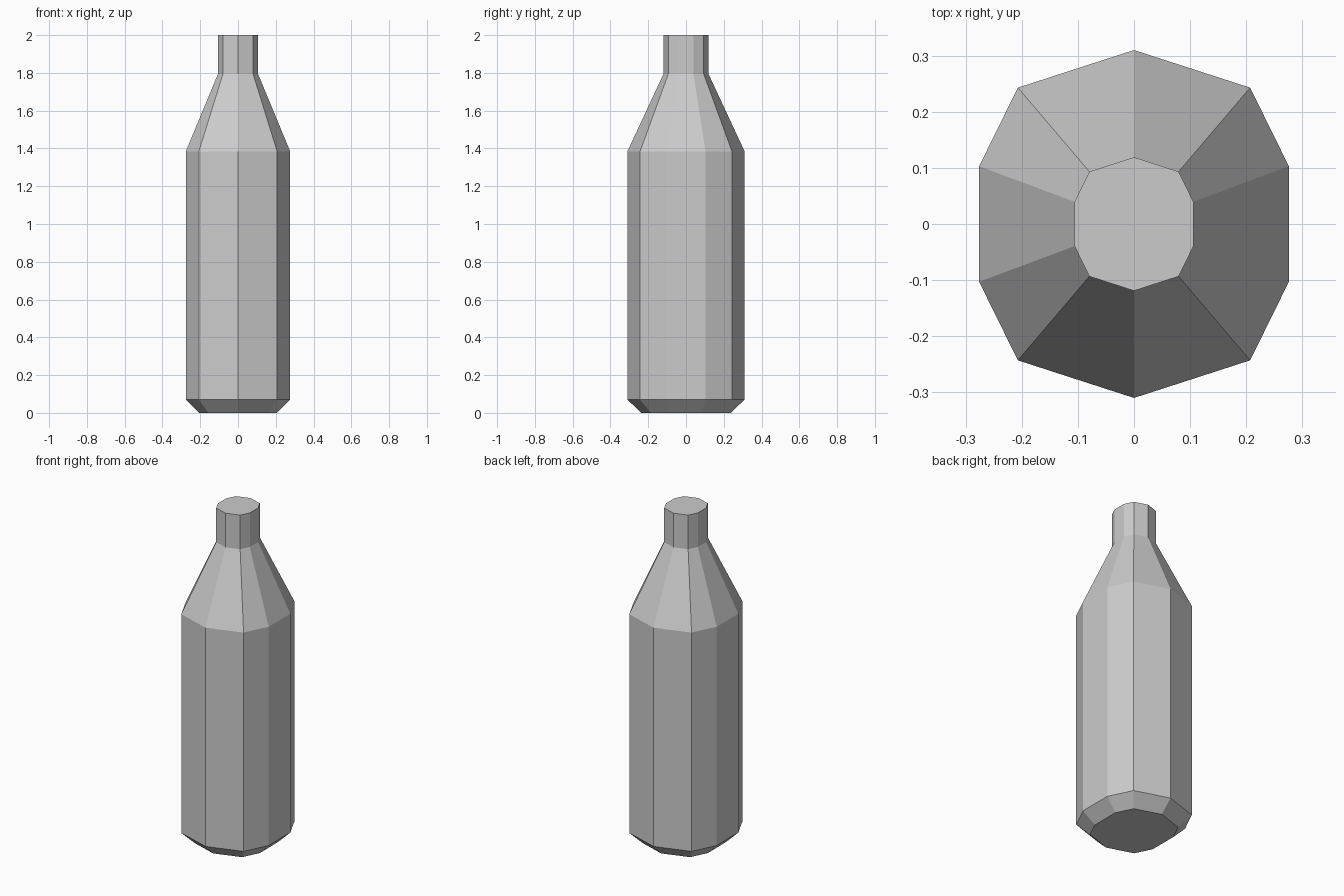
import bpy
import bmesh

if "Cube" in bpy.data.objects:
    bpy.data.objects.remove(bpy.data.objects["Cube"])

# Quarter outline of the ten-sided cross-section, mirrored to a full ring
quarter = [(0.276, 0.103), (0.207, 0.243), (0.0, 0.31)]
upper = quarter + [(-x, y) for x, y in reversed(quarter[:2])]
section = upper + [(-x, -y) for x, y in upper]

# (height, scale) of each ring: body base, shoulder, neck base, neck top
levels = [(0.07, 1.0), (1.385, 1.0), (1.795, 0.384), (2.0, 0.384)]

bm = bmesh.new()
rings = [[bm.verts.new((x * s, y * s, z)) for x, y in section] for z, s in levels]
n = len(section)
for low, high in zip(rings, rings[1:]):
    for i in range(n):
        j = (i + 1) % n
        bm.faces.new((low[i], low[j], high[j], high[i]))

# Top cap, and base inset and pushed down to form the bottom chamfer
bm.faces.new(rings[-1])
base = bm.faces.new(rings[0][::-1])
bm.normal_update()
bmesh.ops.inset_region(bm, faces=[base], thickness=0.07, use_even_offset=True)
for v in base.verts:
    v.co.z = 0.0
bmesh.ops.recalc_face_normals(bm, faces=bm.faces)

mesh = bpy.data.meshes.new("bottle")
bm.to_mesh(mesh)
bm.free()
bpy.context.collection.objects.link(bpy.data.objects.new("bottle", mesh))
